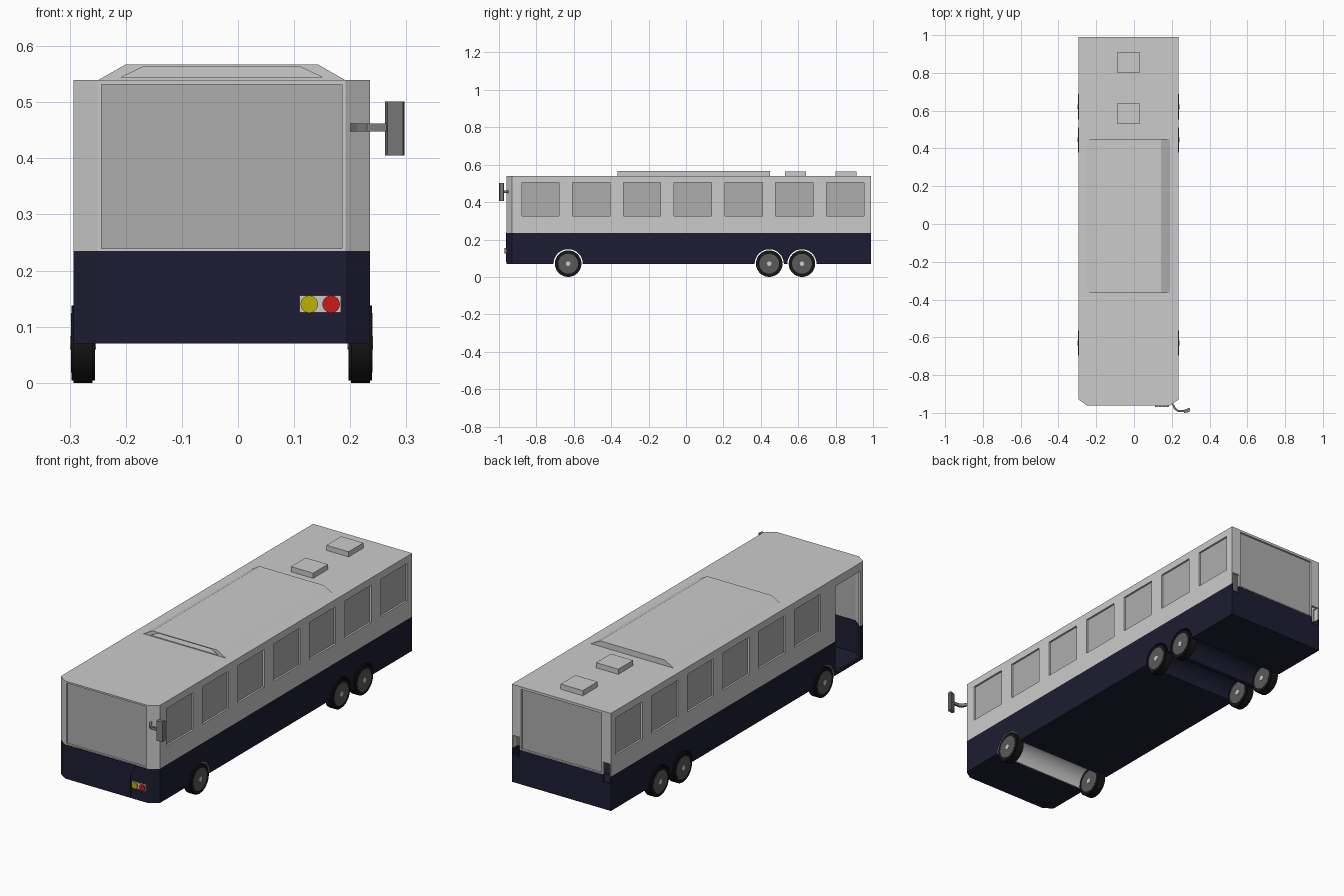
import bpy, bmesh, math
from mathutils import Matrix, Vector

if "Cube" in bpy.data.objects:
    bpy.data.objects.remove(bpy.data.objects["Cube"])

CX = -0.029            # body centre line
HW = 0.264             # body half width
YF, YR = -0.96, 0.99   # front and rear
Z0, ZS, Z1 = 0.07, 0.235, 0.54
WALL = 0.012
AXLES = (-0.63, 0.445, 0.62)


def mat(name, r, g, b):
    m = bpy.data.materials.new(name)
    m.diffuse_color = (r, g, b, 1)
    m.use_nodes = True
    m.node_tree.nodes["Principled BSDF"].inputs["Base Color"].default_value = m.diffuse_color
    return m


NAVY = mat("navy", 0.012, 0.012, 0.032)
GLASS = mat("glass", 0.42, 0.42, 0.42)
TYRE = mat("tyre", 0.008, 0.008, 0.008)
RIM = mat("rim", 0.1, 0.1, 0.1)
DARK = mat("dark_grey", 0.2, 0.2, 0.2)
YELLOW = mat("yellow", 0.5, 0.45, 0.0)
RED = mat("red", 0.6, 0.01, 0.01)


def finish(name, bm, material=None, smooth=False):
    bmesh.ops.recalc_face_normals(bm, faces=bm.faces)
    me = bpy.data.meshes.new(name)
    bm.to_mesh(me)
    bm.free()
    ob = bpy.data.objects.new(name, me)
    bpy.context.collection.objects.link(ob)
    if material:
        me.materials.append(material)
    if smooth:
        bpy.ops.object.select_all(action='DESELECT')
        ob.select_set(True)
        bpy.context.view_layer.objects.active = ob
        bpy.ops.object.shade_smooth_by_angle(angle=math.radians(35))
    return ob


def add_box(bm, x0, x1, y0, y1, z0, z1):
    m = Matrix.Translation(((x0 + x1) / 2, (y0 + y1) / 2, (z0 + z1) / 2))
    bmesh.ops.create_cube(bm, size=1, matrix=m @ Matrix.Diagonal((x1 - x0, y1 - y0, z1 - z0, 1)))


def add_cyl(bm, c, r, length, axis='X', seg=32):
    rot = Matrix.Rotation(math.pi / 2, 4, 'Y' if axis == 'X' else 'X')
    bmesh.ops.create_cone(bm, cap_ends=True, segments=seg, radius1=r, radius2=r, depth=length,
                          matrix=Matrix.Translation(c) @ rot)


def add_prism(bm, pts, vec):
    f = bm.faces.new([bm.verts.new(p) for p in pts])
    ext = bmesh.ops.extrude_face_region(bm, geom=[f], use_keep_orig=True)
    bmesh.ops.translate(bm, vec=vec, verts=[v for v in ext['geom'] if isinstance(v, bmesh.types.BMVert)])


def boxes(name, dims, material=None):
    bm = bmesh.new()
    for d in dims:
        add_box(bm, *d)
    return finish(name, bm, material)


def prism(name, pts, vec, material=None, smooth=False):
    bm = bmesh.new()
    add_prism(bm, pts, Vector(vec))
    return finish(name, bm, material, smooth)


def cut(ob, cutter):
    m = ob.modifiers.new("cut", 'BOOLEAN')
    m.operation, m.solver, m.object, m.use_self = 'DIFFERENCE', 'EXACT', cutter, True
    bpy.context.view_layer.objects.active = ob
    bpy.ops.object.modifier_apply(modifier=m.name)


def outline(d, z):
    # plan of the body with two chamfered front corners, inset by d
    w, f, r = HW - d, YF + d, YR - d
    return [(CX - w, r, z), (CX - w, f + 0.03, z), (CX - w + 0.043, f, z),
            (CX + w - 0.043, f, z), (CX + w, f + 0.03, z), (CX + w, r, z)]


# body shell in two colours
lower = prism("lower_body", outline(0, Z0), (0, 0, ZS - Z0), NAVY)
upper = prism("upper_body", outline(0, ZS), (0, 0, Z1 - ZS))
cavity_low = prism("cavity_low", outline(WALL, Z0 + 0.008), (0, 0, 0.3))
cavity_up = prism("cavity_up", outline(WALL, 0.1), (0, 0, Z1 - 0.1 - 0.006))
cut(lower, cavity_low)
cut(upper, cavity_up)

# openings: windows, boarding door, rear lamp holes, wheel arches
XL, XR = CX - HW, CX + HW
win_y = [-0.778 + 0.2715 * i for i in range(7)]
holes = [(XR - 0.03, XR + 0.03, y - 0.1, y + 0.1, 0.325, 0.505) for y in win_y]
holes += [(XL - 0.03, XL + 0.03, y - 0.1, y + 0.1, 0.325, 0.505) for y in win_y[1:]]
holes += [(CX - 0.214, CX + 0.214, YF - 0.03, YF + 0.03, 0.239, 0.532),
          (CX - 0.214, CX + 0.214, YR - 0.03, YR + 0.03, 0.239, 0.528)]
shared = [(XL - 0.03, XL + 0.03, -0.91, -0.72, 0.085, 0.50)]
for s in (-1, 1):
    a, b = sorted((CX + s * 0.222, CX + s * (HW - 0.006)))
    shared.append((a, b, YR - 0.03, YR + 0.03, 0.20, 0.295))
upper_cut = boxes("upper_openings", holes + shared)
lower_cut = boxes("lower_openings", shared)
bm = bmesh.new()
for y in AXLES:
    add_cyl(bm, (CX, y, Z0), 0.08, 0.8, seg=48)
arch_cut = finish("arch_openings", bm)
cut(upper, upper_cut)
cut(lower, lower_cut)
cut(lower, arch_cut)
for ob in (cavity_low, cavity_up, upper_cut, lower_cut, arch_cut):
    bpy.data.objects.remove(ob, do_unlink=True)

# wheel tunnels running across under the floor
for n, y in enumerate(AXLES):
    arc = [(r, math.pi * i / 16) for i in range(17) for r in (0.078,)]
    arc += [(0.082, math.pi * i / 16) for i in range(16, -1, -1)]
    prism(f"wheel_tunnel_{n + 1}", [(XL + 0.001, y + r * math.cos(t), Z0 + r * math.sin(t)) for r, t in arc],
          (2 * HW - 0.002, 0, 0), NAVY if n else None, True)

# recessed panes
P0, P1 = 0.009, 0.013
panes = [(XR - P1, XR - P0, y - 0.102, y + 0.102, 0.323, 0.507) for y in win_y]
panes += [(XL + P0, XL + P1, y - 0.102, y + 0.102, 0.323, 0.507) for y in win_y[1:]]
boxes("side_windows", panes, GLASS)
boxes("windscreen", [(CX - 0.216, CX + 0.216, YF + P0, YF + P1, 0.237, 0.533)], GLASS)
boxes("rear_window", [(CX - 0.216, CX + 0.216, YR - P1, YR - P0, 0.237, 0.53)], GLASS)

# shallow front panel under the windscreen
prism("front_panel", [(CX + x, YF + 0.001, z) for x, z in
                      ((-0.16, 0.234), (0.16, 0.234), (0.13, 0.185), (0.13, 0.08), (-0.13, 0.08), (-0.13, 0.185))],
      (0, -0.003, 0), NAVY)

# roof unit with an open intake at the front
pod = prism("roof_unit", [(CX + x, -0.365, z) for x, z in
                          ((-0.221, Z1 - 0.001), (0.221, Z1 - 0.001), (0.172, 0.567), (-0.172, 0.567))],
            (0, 0.815, 0))
slot = prism("intake_slot", [(CX + x, -0.40, z) for x, z in
                             ((-0.18, 0.544), (0.18, 0.544), (0.14, 0.563), (-0.14, 0.563))], (0, 0.15, 0))
cut(pod, slot)
bpy.data.objects.remove(slot, do_unlink=True)

# roof hatches
for n, y in enumerate((0.585, 0.855)):
    boxes(f"roof_hatch_{n + 1}", [(CX - 0.059, CX + 0.059, y - 0.056, y + 0.056, Z1 - 0.002, 0.565)])

# wheels
for n, y in enumerate(AXLES):
    for s, side in ((-1, "left"), (1, "right")):
        c = Vector((CX + s * 0.247, y, 0.071))
        bm = bmesh.new()
        add_cyl(bm, c, 0.071, 0.042)
        caps = [f for f in bm.faces if len(f.verts) > 4]
        edges = {e for f in caps for e in f.edges}
        bmesh.ops.bevel(bm, geom=list(edges), offset=0.004, segments=2, affect='EDGES')
        finish(f"tyre_{side}_{n + 1}", bm, TYRE, True)
        for part, r, length, m in (("rim", 0.053, 0.043, RIM), ("hub", 0.012, 0.046, None)):
            bm = bmesh.new()
            add_cyl(bm, c, r, length)
            finish(f"{part}_{side}_{n + 1}", bm, m, True)

# headlamp cluster
boxes("lamp_plate", [(0.11, 0.184, YF - 0.006, YF + 0.002, 0.125, 0.156)])
for name, x, m in (("indicator_lamp", 0.127, YELLOW), ("red_lamp", 0.166, RED)):
    bm = bmesh.new()
    add_cyl(bm, (x, YF - 0.006, 0.14), 0.0155, 0.008, 'Y', 24)
    finish(name, bm, m, True)

# wing mirror: bent arm and housing
arm = [(0.205, -0.945), (0.222, -0.975), (0.235, -0.984), (0.27, -0.984),
       (0.27, -0.994), (0.230, -0.994), (0.213, -0.981), (0.198, -0.950)]
prism("mirror_arm", [(x, y, 0.448) for x, y in arm], (0, 0, 0.014), DARK)
prism("mirror_housing", [(x, y, 0.405) for x, y in
                         ((0.262, -0.985), (0.266, -1.0), (0.294, -0.995), (0.297, -0.976), (0.29, -0.974))],
      (0, 0, 0.096), DARK)
